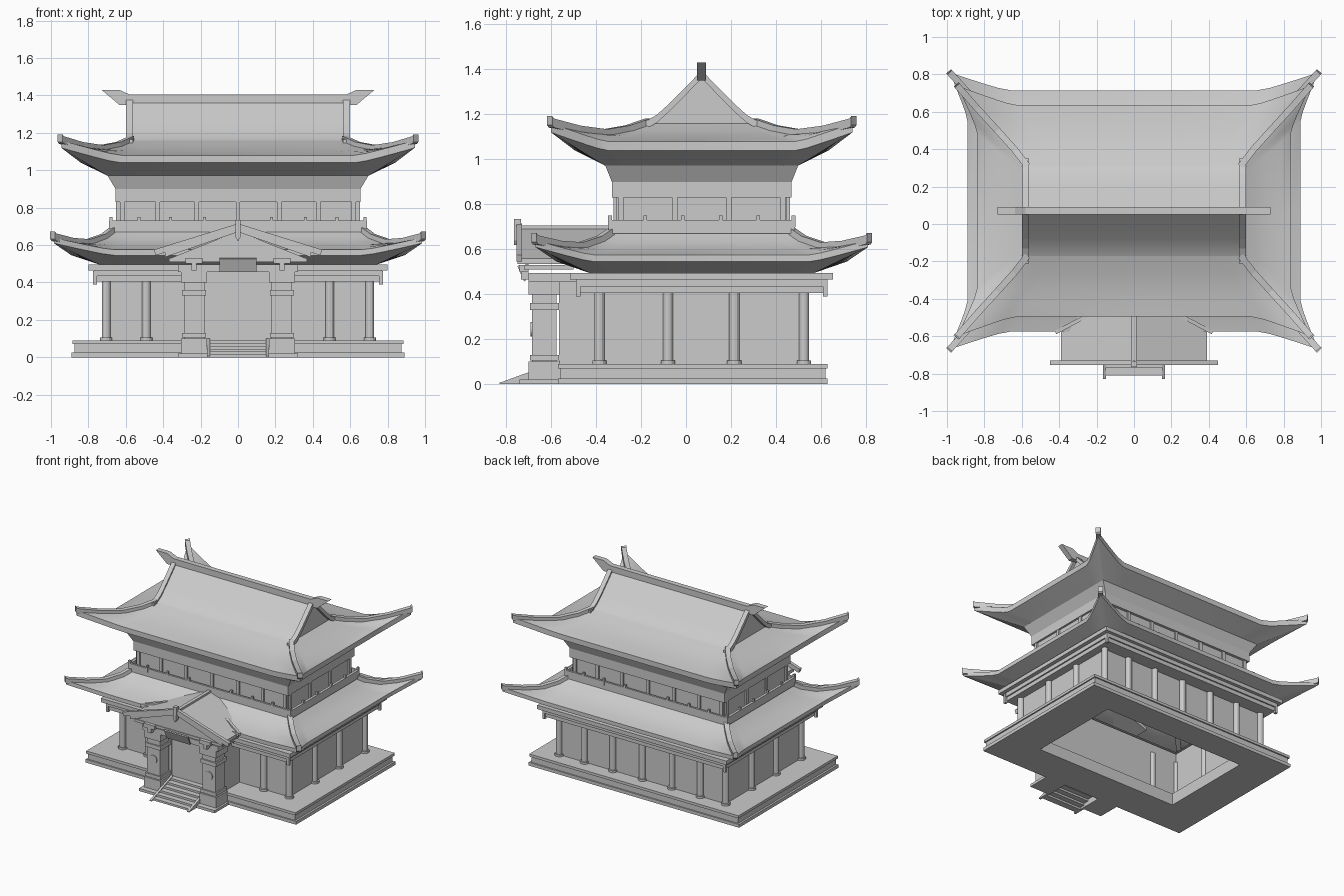
import bpy, bmesh, math
from mathutils import Vector

if "Cube" in bpy.data.objects:
    bpy.data.objects.remove(bpy.data.objects["Cube"], do_unlink=True)

CY = 0.07  # depth centre of the main hall
GREY = (0.6, 0.6, 0.6, 1)
stone = bpy.data.materials.new("plain_grey")
stone.use_nodes = True
stone.diffuse_color = GREY
stone.node_tree.nodes["Principled BSDF"].inputs["Base Color"].default_value = GREY


def finish(name, bm):
    bmesh.ops.recalc_face_normals(bm, faces=bm.faces)
    me = bpy.data.meshes.new(name)
    bm.to_mesh(me)
    bm.free()
    me.materials.append(stone)
    ob = bpy.data.objects.new(name, me)
    bpy.context.collection.objects.link(ob)
    return ob


def smooth(ob):
    bpy.ops.object.select_all(action="DESELECT")
    ob.select_set(True)
    bpy.context.view_layer.objects.active = ob
    bpy.ops.object.shade_smooth_by_angle(angle=math.radians(25))


def skin(name, rings, caps=False):
    """Join closed rings of points with quads."""
    bm = bmesh.new()
    rows = [[bm.verts.new(p) for p in r] for r in rings]
    n = len(rows[0])
    for a, b in zip(rows, rows[1:]):
        for i in range(n):
            j = (i + 1) % n
            bm.faces.new((a[i], a[j], b[j], b[i]))
    if caps:
        bm.faces.new(rows[0])
        bm.faces.new(rows[-1])
    return finish(name, bm)


def box(name, x0, x1, y0, y1, z0, z1):
    return skin(name, [[(x0, y0, z), (x1, y0, z), (x1, y1, z), (x0, y1, z)]
                       for z in (z0, z1)], True)


def prism(name, profile, axis, a, b):
    """Extrude a profile along x (points are y, z) or y (points are x, z)."""
    put = (lambda t, p: (t, *p)) if axis == "x" else (lambda t, p: (p[0], t, p[1]))
    return skin(name, [[put(t, p) for p in profile] for t in (a, b)], True)


def column(name, x, y, r, z0, z1):
    ring = [(x + r * math.cos(k * math.pi / 6), y + r * math.sin(k * math.pi / 6))
            for k in range(12)]
    smooth(skin(name, [[(*p, z) for p in ring] for z in (z0, z1)], True))


def bar(name, path, w, h):
    """Sweep an upright rectangle along a path."""
    path = [Vector(p) for p in path]
    d = path[-1] - path[0]
    side = Vector((d.y, -d.x, 0)).normalized() * w / 2
    up = Vector((0, 0, h))
    return skin(name, [[p - side, p + side, p + side + up, p - side + up]
                       for p in path], True)


def ring(hx, hy, z, ext=0, lift=0):
    """Rectangle whose corners may sweep outwards and upwards."""
    steps = [-1, -.96, -.92, -.88, -.84, -.8, -.74, 0, .74, .8, .84, .88, .92, .96]
    pts = []
    for k in range(4):
        along, out = (hx, hy) if k % 2 == 0 else (hy, hx)
        for s in steps:
            c = max(0, (abs(s) - .76) / .24) ** 1.15
            u = along * s + math.copysign(ext * c, s)
            v = -(out + ext * c)
            for _ in range(k):
                u, v = -v, u
            pts.append((u, v + CY, z + lift * c))
    return pts


def walls(name, *levels):
    return skin(name, [[(sx * hx, CY + sy * hy, z) for sx, sy in
                        ((-1, -1), (1, -1), (1, 1), (-1, 1))] for hx, hy, z in levels])


def roof(name, levels):
    """Swept roof skirt with a ridge bar on each hip."""
    smooth(skin(name, [ring(*v) for v in levels]))
    for sx in (-1, 1):
        for sy in (-1, 1):
            path = [(sx * (hx + e), CY + sy * (hy + e), z + l - .018)
                    for hx, hy, z, e, l in levels[:5]]
            x, y, z = path[-1]
            path.append((x + sx * .006, y + sy * .006, z + .01))
            bar(name + "_hip_bar", path, .035, .04)


# Stepped base, open in the middle
for x, y0, y1, z0, z1 in ((.89, -.57, .63, 0, .025), (.875, -.56, .62, .025, .07),
                          (.885, -.57, .63, .07, .09)):
    for s in (-1, 1):
        box("base_side", *sorted((s * .6, s * x)), y0, y1, z0, z1)
    box("base_front", -.6, .6, y0, -.3, z0, z1)
    box("base_back", -.6, .6, .43, y1, z0, z1)

# Ground storey walls, columns and beams
walls("ground_walls", (.70, .45, .09), (.70, .45, .48))
cols = [(s * x, y) for s in (-1, 1) for x in (.705, .49) for y in (-.385, .525)]
cols += [(x, .525) for x in (-.25, 0, .25)]
cols += [(s * .705, y) for s in (-1, 1) for y in (-.08, .215)]
for x, y in cols:
    column("ground_column", x, y, .023, .09, .41)
    column("column_foot", x, y, .032, .09, .105)
walls("ground_beam", (.70, .45, .405), (.76, .55, .405), (.76, .55, .435),
      (.77, .56, .435), (.77, .56, .465), (.80, .585, .465), (.80, .585, .495),
      (.70, .45, .495))
for sx in (-1, 1):
    for sy in (-1, 1):
        x, y = sx * .765, CY + sy * .55
        box("corner_drop", x - .01, x + .01, y - .01, y + .01, .39, .46)

# Lower roof
roof("lower_roof", [
    (.67, .40, .675, 0, 0), (.72, .455, .635, 0, .002), (.78, .52, .604, .02, .005),
    (.84, .585, .586, .05, .03), (.89, .645, .575, .095, .065),
    (.89, .645, .545, .095, .065), (.74, .50, .495, 0, 0)])

# Balcony rail and upper storey
walls("balcony", (.64, .385, .67), (.69, .415, .67), (.69, .415, .73),
      (.67, .40, .73), (.67, .40, .69), (.64, .385, .69))
walls("upper_walls", (.64, .38, .64), (.64, .38, .83), (.655, .40, .83),
      (.655, .40, .90), (.70, .43, .975))
for s in (-1, 1):
    for x in (-.62, -.43, -.22, 0, .22, .43, .62):
        y = CY + s * .382
        box("upper_post", x - .012, x + .012, y - .01, y + .01, .70, .83)
    for x in (-.68, -.53, -.36, -.18, .18, .36, .53, .68):
        y = CY + s * .408
        box("rail_knob", x - .008, x + .008, y - .008, y + .008, .70, .75)
    for dy in (-.36, -.12, .12, .36):
        x, y = s * .642, CY + dy
        box("upper_post", x - .01, x + .01, y - .012, y + .012, .70, .83)
        x, y = s * .68, CY + dy * .7
        box("rail_knob", x - .008, x + .008, y - .008, y + .008, .70, .75)

# Upper roof skirt and gabled top
roof("upper_roof", [
    (.57, .24, 1.16, 0, 0), (.64, .33, 1.127, 0, .002), (.71, .41, 1.104, .02, .008),
    (.78, .49, 1.09, .06, .038), (.84, .565, 1.08, .105, .08),
    (.84, .565, 1.04, .105, .08), (.70, .43, .972, 0, 0)])
slope = [(.24, 1.16), (.2, 1.183), (.15, 1.228), (.08, 1.298), (0, 1.38)]
outline = [(CY + y, z) for y, z in slope] + [(CY - y, z) for y, z in slope[-2::-1]]
smooth(prism("gable_roof", outline, "x", -.575, .575))
for sx in (-1, 1):
    for sy in (-1, 1):
        bar("gable_bar", [(sx * .58, CY + sy * y, z - .02)
                          for y, z in [(.28, 1.15)] + slope], .035, .035)
    prism("ridge_tail", [(sx * .58, 1.35), (sx * .635, 1.35), (sx * .73, 1.43),
                         (sx * .635, 1.43), (sx * .58, 1.405)],
          "y", CY - .02, CY + .02)
box("main_ridge", -.58, .58, CY - .02, CY + .02, 1.35, 1.405)

# Entrance bay
box("entrance_bay", -.165, .165, -.56, -.38, .09, .47)
for s in (-1, 1):
    x = s * .235
    for name, hw, y0, y1, z0, z1 in (
            ("pillar_slab", .085, -.74, -.56, 0, .02),
            ("pillar_plinth", .07, -.70, -.56, .02, .10),
            ("pillar_collar", .065, -.695, -.565, .105, .13),
            ("pillar_shaft", .055, -.685, -.575, .10, .41),
            ("pillar_cap", .065, -.695, -.565, .33, .36),
            ("pillar_head", .07, -.70, -.56, .40, .46),
            ("bracket_stem", .014, -.735, -.70, .465, .53),
            ("bracket_arm", .045, -.74, -.70, .50, .53)):
        box(name, x - hw, x + hw, y0, y1, z0, z1)
    disc = [(x + .032 * math.cos(k * math.pi / 8), .245 + .032 * math.sin(k * math.pi / 8))
            for k in range(16)]
    prism("pillar_medallion", disc, "y", -.692, -.684)
    box("bay_side_wall", *sorted((s * .165, s * .28)), -.565, -.38, .09, .47)
box("porch_beam", -.32, .32, -.70, -.45, .455, .495)
box("porch_lintel", -.37, .37, -.72, -.50, .51, .53)
prism("name_plaque", [(-.75, .525), (-.742, .53), (-.712, .462), (-.72, .457)],
      "x", -.10, .10)

# Porch roof, running back into the lower roof
prism("porch_roof", [(0, .695), (.39, .56), (.39, .535), (0, .67), (-.39, .535), (-.39, .56)],
      "y", -.75, -.33)
prism("porch_pediment", [(-.36, .53), (.36, .53), (0, .675)], "y", -.715, -.70)
box("porch_ridge", -.013, .013, -.76, -.33, .68, .705)
prism("ridge_finial", [(-.015, .735), (.015, .735), (.012, .64), (0, .62), (-.012, .64)],
      "y", -.765, -.735)
for s in (-1, 1):
    prism("barge_board", [(0, .715), (s * .45, .575), (s * .44, .545), (0, .675)],
          "y", -.755, -.73)
    bar("valley_bar", [(s * .42, -.58, .56), (s * .25, -.49, .592)], .02, .02)

# Entrance steps with sloping cheeks
for k in range(6):
    y = -.81 + k * .042
    box("step", -.15, .15, y, y + .05, k * .015, k * .015 + .015)
for s in (-1, 1):
    prism("stair_cheek", [(-.83, 0), (-.83, .006), (-.57, .1), (-.57, 0)],
          "x", *sorted((s * .15, s * .167)))
